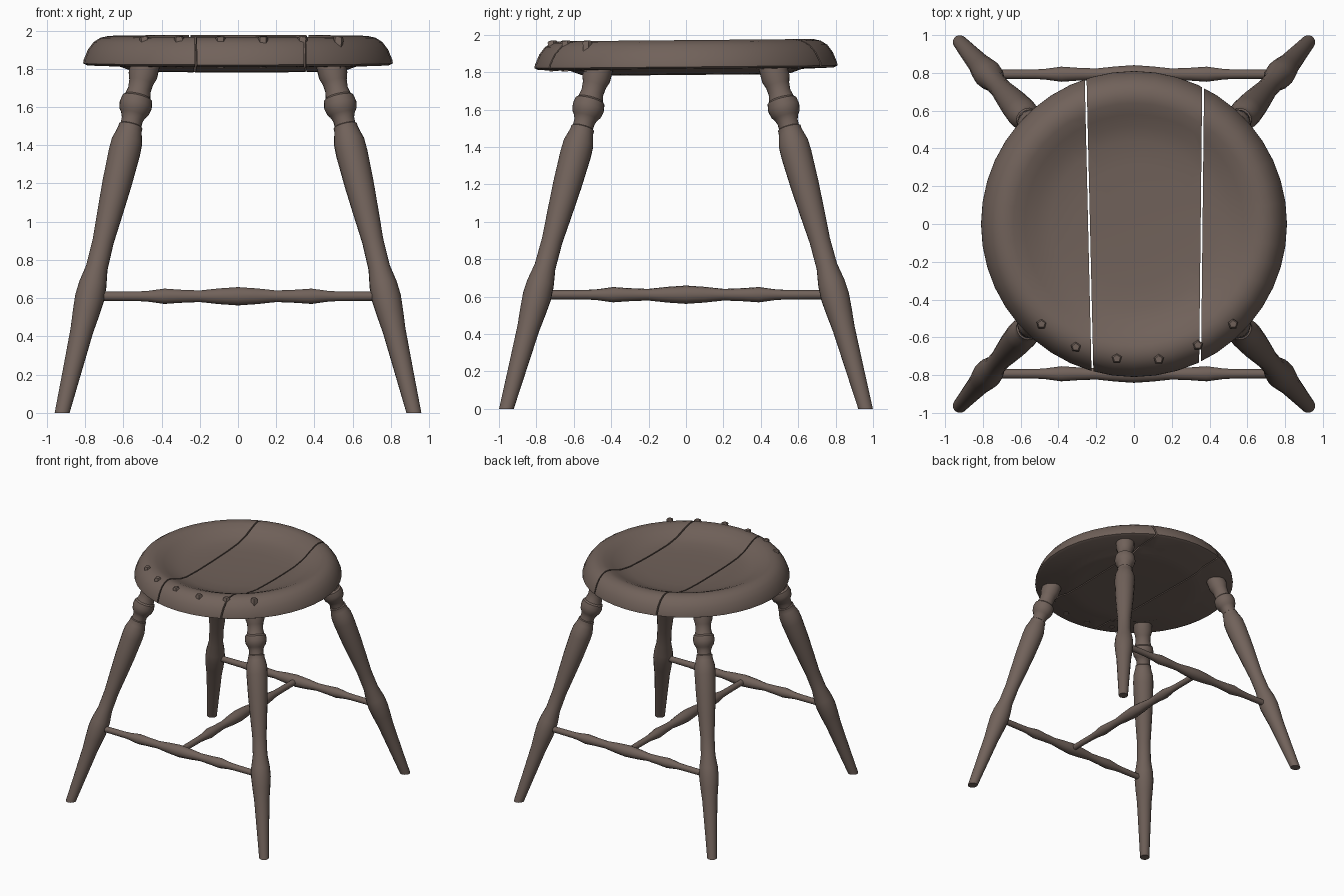
import bpy, bmesh, math
from mathutils import Vector

if "Cube" in bpy.data.objects:
    bpy.data.objects.remove(bpy.data.objects["Cube"])

wood = bpy.data.materials.new("brown wood")
wood.diffuse_color = (0.165, 0.122, 0.103, 1)
wood.use_nodes = True
wood.node_tree.nodes["Principled BSDF"].inputs["Base Color"].default_value = wood.diffuse_color


def finish(bm, name, angle=35):
    bmesh.ops.recalc_face_normals(bm, faces=bm.faces[:])
    me = bpy.data.meshes.new(name)
    bm.to_mesh(me)
    bm.free()
    ob = bpy.data.objects.new(name, me)
    bpy.context.collection.objects.link(ob)
    me.materials.append(wood)
    bpy.ops.object.select_all(action='DESELECT')
    ob.select_set(True)
    bpy.context.view_layer.objects.active = ob
    bpy.ops.object.shade_smooth_by_angle(angle=math.radians(angle))
    return ob


def skin(bm, rings):
    n = len(rings[0])
    for a, b in zip(rings, rings[1:]):
        for i in range(n):
            bm.faces.new((a[i], a[(i + 1) % n], b[(i + 1) % n], b[i]))


def turned(name, p0, p1, profile, sides=16, flat_foot=False):
    """Turned spindle: profile is (fraction along axis, radius)."""
    p0, p1 = Vector(p0), Vector(p1)
    ax = (p1 - p0).normalized()
    u = ax.cross(Vector((0.3, 0.9, 0.2))).normalized()
    v = ax.cross(u)
    bm = bmesh.new()
    rings = []
    for k, (t, r) in enumerate(profile):
        ring = []
        for i in range(sides):
            a = 2 * math.pi * i / sides
            p = p0.lerp(p1, t) + (u * math.cos(a) + v * math.sin(a)) * r
            if flat_foot and k == 0:
                p -= ax * (p.z / ax.z)      # slide along the axis to the floor
            ring.append(bm.verts.new(p))
        rings.append(ring)
    skin(bm, rings)
    bm.faces.new(rings[0])
    bm.faces.new(rings[-1])
    return finish(bm, name)


# Seat: dished round board, cut into three planks
SEAT = [(0.2, 1.785), (0.45, 1.785), (0.56, 1.79), (0.62, 1.812), (0.79, 1.818), (0.81, 1.828),
        (0.808, 1.845), (0.785, 1.9), (0.755, 1.94), (0.72, 1.962), (0.68, 1.971), (0.64, 1.965),
        (0.58, 1.94), (0.52, 1.912), (0.44, 1.893), (0.32, 1.884), (0.15, 1.88)]
SEAMS = [((-0.22, -0.78), (-0.256, 0.77)), ((0.35, -0.73), (0.366, 0.73))]


def seat_plank(name, left, right):
    bm = bmesh.new()
    n = 44
    rings = []
    for r, z in SEAT:
        ring = []
        for i in range(n):
            a = 2 * math.pi * i / n
            y = r * math.sin(a)
            ring.append(bm.verts.new((r * math.cos(a), y, z + 0.009 * y)))
        rings.append(ring)
    skin(bm, rings)
    bm.faces.new(rings[0])
    bm.faces.new(rings[-1])
    for seam, sign in ((left, -1), (right, 1)):
        if seam is None:
            continue
        a, b = Vector(seam[0]), Vector(seam[1])
        d = (b - a).normalized()
        no = Vector((d.y, -d.x, 0)) * sign
        co = Vector((a.x, a.y, 1.9)) - no * 0.005
        res = bmesh.ops.bisect_plane(bm, geom=bm.verts[:] + bm.edges[:] + bm.faces[:],
                                     plane_co=co, plane_no=no, clear_outer=True)
        edges = [e for e in res["geom_cut"] if isinstance(e, bmesh.types.BMEdge)]
        bmesh.ops.triangle_fill(bm, edges=edges, use_beauty=True)
    finish(bm, name, 40)


seat_plank("seat_plank_left", None, SEAMS[0])
seat_plank("seat_plank_middle", SEAMS[0], SEAMS[1])
seat_plank("seat_plank_right", SEAMS[1], None)

# Small faceted pegs along the front rim
for i, (x, y) in enumerate([(-0.485, -0.525), (-0.305, -0.645), (-0.09, -0.705),
                            (0.13, -0.71), (0.335, -0.635), (0.52, -0.525)]):
    turned(f"seat_peg_{i + 1}", (x, y, 1.805), (x * 1.01, y * 1.01, 1.968),
           [(0, 0.024), (0.94, 0.028), (1, 0.02)], 5)

# Splayed turned legs; profile is (height, radius)
LEG = [(0, 0.038), (0.2, 0.048), (0.43, 0.06), (0.52, 0.07), (0.6, 0.077), (0.67, 0.073),
       (0.76, 0.057), (0.9, 0.056), (1.05, 0.067), (1.2, 0.077), (1.36, 0.083), (1.42, 0.081),
       (1.465, 0.068), (1.485, 0.063), (1.5, 0.063), (1.505, 0.055), (1.535, 0.056),
       (1.56, 0.066), (1.575, 0.078), (1.61, 0.086), (1.645, 0.08), (1.655, 0.068),
       (1.69, 0.06), (1.73, 0.064), (1.765, 0.076), (1.84, 0.076)]
for sx, side in ((-1, "left"), (1, "right")):
    for sy, end in ((-1, "front"), (1, "back")):
        turned(f"{end}_{side}_leg", (sx * 0.92, sy * 0.96, 0), (sx * 0.48, sy * 0.46, 1.84),
               [(z / 1.84, r) for z, r in LEG], 18, True)

# Stretchers: front and back rails joined by a middle one
RAIL = [(-0.77, 0.024), (-0.52, 0.026), (-0.47, 0.029), (-0.385, 0.041), (-0.3, 0.035),
        (-0.2, 0.031), (-0.1, 0.042), (0, 0.049), (0.1, 0.042), (0.2, 0.031), (0.3, 0.035),
        (0.385, 0.041), (0.47, 0.029), (0.52, 0.026), (0.77, 0.024)]
prof = [((s + 0.77) / 1.54, r) for s, r in RAIL]
for sy, end in ((-1, "front"), (1, "back")):
    turned(f"{end}_stretcher", (-0.77, sy * 0.793, 0.61), (0.77, sy * 0.793, 0.61), prof, 12)
turned("middle_stretcher", (0, -0.78, 0.61), (0, 0.78, 0.61), prof, 12)
